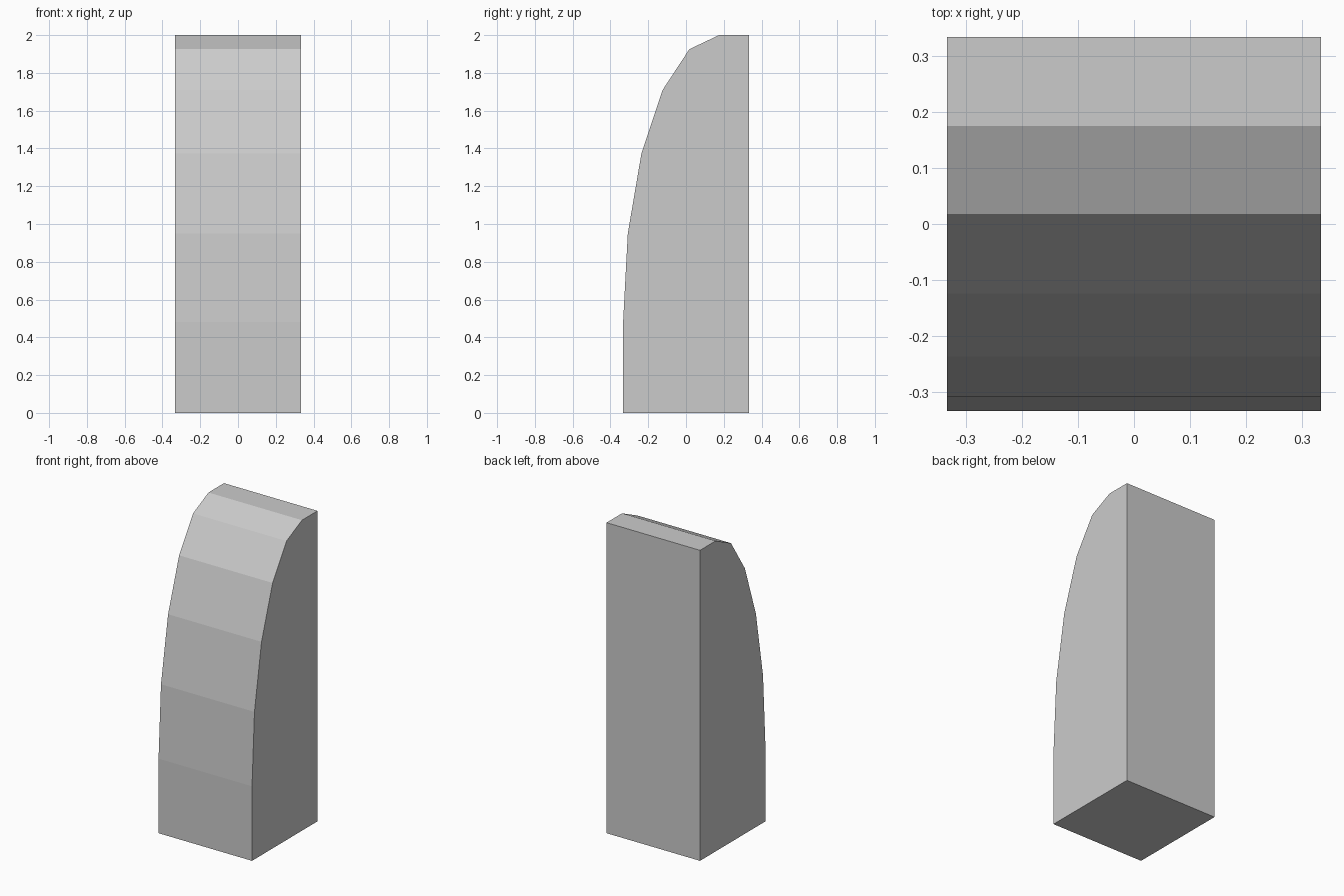
import bpy, bmesh, math

if "Cube" in bpy.data.objects:
    bpy.data.objects.remove(bpy.data.objects["Cube"])

HALF = 0.333          # half width and half depth
CY, CZ = 0.175, 0.48  # centre of the elliptical front curve
RY, RZ = HALF + CY, 2.0 - CZ
STEPS = 5

# Side profile (y, z): straight back, short flat top, quarter-ellipse front
profile = [(-HALF, 0), (HALF, 0), (HALF, 2)]
for i in range(STEPS + 1):
    a = math.radians(90 * i / STEPS)
    profile.append((CY - RY * math.sin(a), CZ + RZ * math.cos(a)))

# Extrude the profile across the width
bm = bmesh.new()
face = bm.faces.new([bm.verts.new((-HALF, y, z)) for y, z in profile])
ext = bmesh.ops.extrude_face_region(bm, geom=[face])
verts = [v for v in ext["geom"] if isinstance(v, bmesh.types.BMVert)]
bmesh.ops.translate(bm, verts=verts, vec=(2 * HALF, 0, 0))
bmesh.ops.recalc_face_normals(bm, faces=bm.faces)

mesh = bpy.data.meshes.new("curved_block")
bm.to_mesh(mesh)
bm.free()
bpy.context.collection.objects.link(bpy.data.objects.new("curved_block", mesh))
